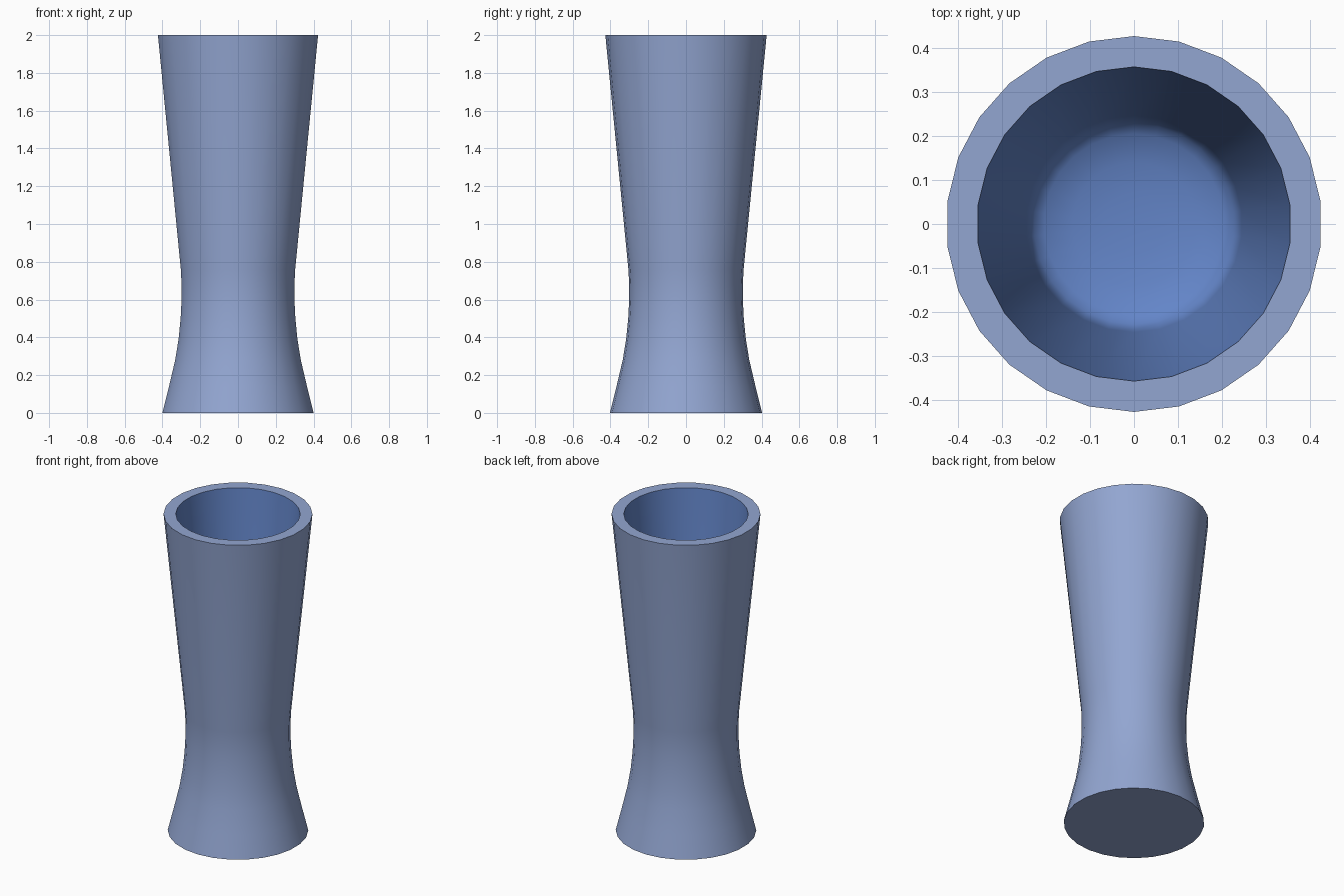
import bpy, bmesh, math

if "Cube" in bpy.data.objects:
    bpy.data.objects.remove(bpy.data.objects["Cube"])

SIDES = 26


def material(name, colour):
    m = bpy.data.materials.new(name)
    m.diffuse_color = (*colour, 1.0)
    m.use_nodes = True
    m.node_tree.nodes["Principled BSDF"].inputs["Base Color"].default_value = m.diffuse_color
    return m


outer_mat = material("pale blue", (0.29, 0.38, 0.64))
inner_mat = material("deep blue", (0.125, 0.235, 0.58))

# Outside: base edge, flared foot, waist, straight taper to rim
outside = [(0.403, 0.0), (0.368, 0.14), (0.335, 0.28), (0.317, 0.39),
           (0.306, 0.50), (0.301, 0.60), (0.301, 0.68), (0.305, 0.76),
           (0.427, 2.0)]
# Inside: rim, tapered wall, rounded shallow bowl floor
inside = [(0.357, 2.0), (0.246, 0.82), (0.240, 0.78), (0.228, 0.755),
          (0.205, 0.738), (0.14, 0.720), (0.07, 0.712)]
FLOOR_Z = 0.71

bm = bmesh.new()
rings = []
for r, z in outside + inside:
    rings.append([bm.verts.new((r * math.sin(2 * math.pi * i / SIDES),
                                -r * math.cos(2 * math.pi * i / SIDES), z))
                  for i in range(SIDES)])

# Walls and rim; faces past the rim get the inner colour
for k in range(len(rings) - 1):
    a, b = rings[k], rings[k + 1]
    for i in range(SIDES):
        j = (i + 1) % SIDES
        f = bm.faces.new((a[i], a[j], b[j], b[i]))
        f.material_index = 1 if k >= len(outside) else 0

# Base cap
bm.faces.new(list(reversed(rings[0])))
# Centre of the bowl floor
centre = bm.verts.new((0, 0, FLOOR_Z))
for i in range(SIDES):
    f = bm.faces.new((rings[-1][i], rings[-1][(i + 1) % SIDES], centre))
    f.material_index = 1

bmesh.ops.recalc_face_normals(bm, faces=bm.faces[:])
mesh = bpy.data.meshes.new("vase")
bm.to_mesh(mesh)
bm.free()
mesh.materials.append(outer_mat)
mesh.materials.append(inner_mat)

vase = bpy.data.objects.new("vase", mesh)
bpy.context.collection.objects.link(vase)
bpy.context.view_layer.objects.active = vase
vase.select_set(True)
bpy.ops.object.shade_smooth_by_angle(angle=math.radians(50))
